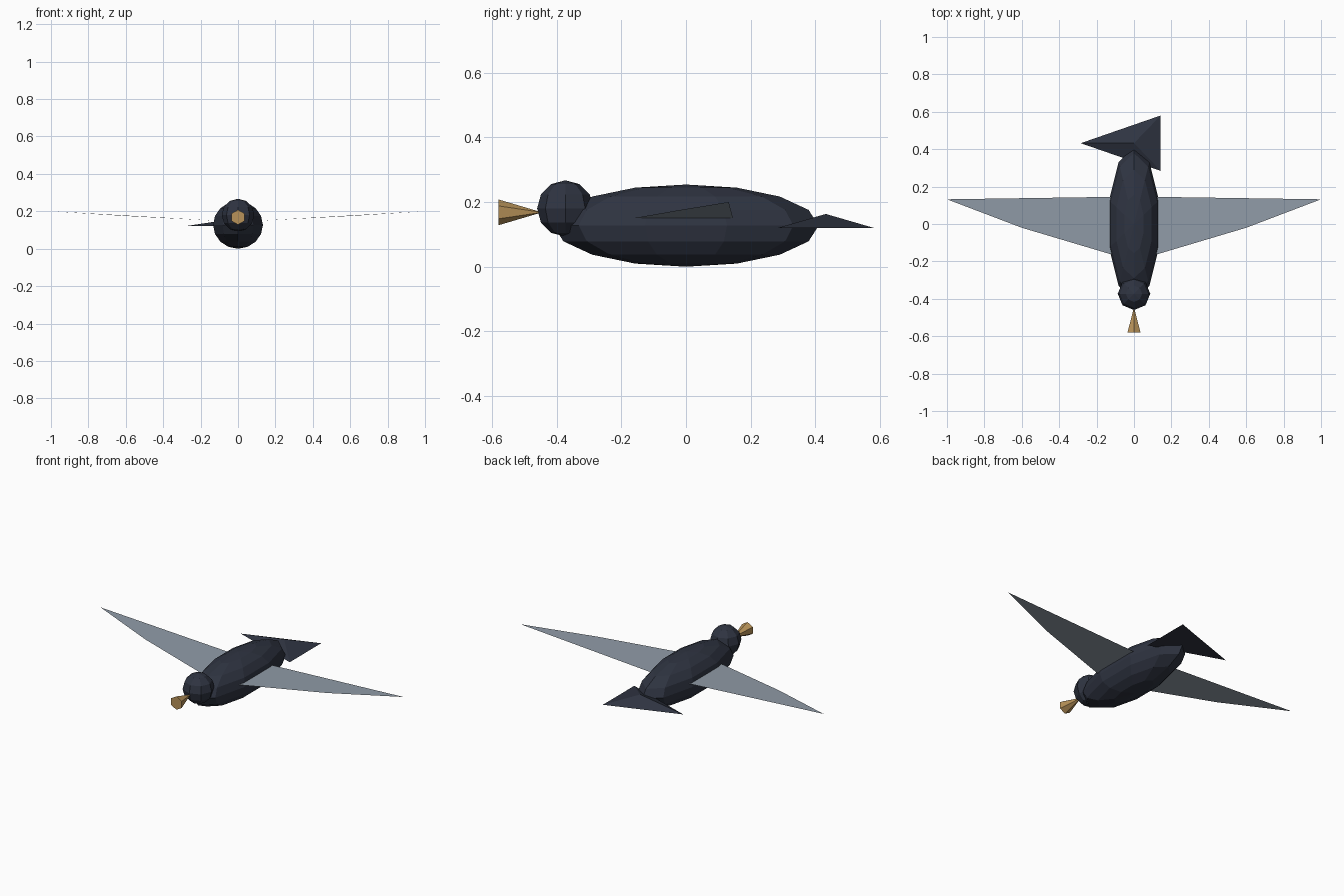
import bpy, bmesh
from math import pi
from mathutils import Matrix, Vector

if "Cube" in bpy.data.objects:
    bpy.data.objects.remove(bpy.data.objects["Cube"])


def material(name, rgb):
    m = bpy.data.materials.new(name)
    m.diffuse_color = (*rgb, 1)
    m.use_nodes = True
    m.node_tree.nodes["Principled BSDF"].inputs["Base Color"].default_value = m.diffuse_color
    return m


DARK = material("dark_plumage", (0.028, 0.034, 0.053))
GREY = material("grey_feather", (0.28, 0.33, 0.39))
HORN = material("horn", (0.48, 0.29, 0.10))


def finish(name, bm, mat):
    me = bpy.data.meshes.new(name)
    bm.to_mesh(me)
    bm.free()
    me.materials.append(mat)
    ob = bpy.data.objects.new(name, me)
    bpy.context.collection.objects.link(ob)
    return ob


def ball(name, loc, radii, segments, rings, mat):
    # meridian spun about z, first meridian lies on +y
    bm = bmesh.new()
    pts = [Matrix.Rotation(pi * i / rings, 3, 'X') @ Vector((0, 0, 1)) for i in range(rings + 1)]
    vs = [bm.verts.new(p) for p in pts]
    es = [bm.edges.new(pair) for pair in zip(vs, vs[1:])]
    bmesh.ops.spin(bm, geom=vs + es, axis=(0, 0, 1), cent=(0, 0, 0),
                   angle=2 * pi, steps=segments)
    bmesh.ops.remove_doubles(bm, verts=bm.verts[:], dist=1e-4)
    bmesh.ops.recalc_face_normals(bm, faces=bm.faces[:])
    bm.transform(Matrix.Translation(loc) @ Matrix.Diagonal((*radii, 1)))
    return finish(name, bm, mat)


def cone(name, base, apex, mat):
    bm = bmesh.new()
    ring = [bm.verts.new(p) for p in base]
    tip = bm.verts.new(apex)
    bm.faces.new(ring)
    for a, b in zip(ring, ring[1:] + ring[:1]):
        bm.faces.new((a, b, tip))
    bmesh.ops.recalc_face_normals(bm, faces=bm.faces[:])
    return finish(name, bm, mat)


# Body and head
ball("body", (0, 0, 0.127), (0.14, 0.41, 0.127), 10, 8, DARK)
ball("head", (0, -0.373, 0.18), (0.087, 0.087, 0.087), 8, 6, DARK)

# Beak: six-sided cone, wide end forward
hexagon = [Matrix.Rotation(i * pi / 3, 3, 'Y') @ Vector((0, 0, 0.04)) for i in range(6)]
cone("beak", [p + Vector((0, -0.58, 0.168)) for p in hexagon], (0, -0.445, 0.168), HORN)

# Tail: shallow three-sided cone
tri = [Matrix.Rotation(i * 2 * pi / 3, 3, 'Z') @ Vector((-0.285, 0, 0)) for i in range(3)]
cone("tail", [(p.x, p.y * 0.6 + 0.432, 0.12) for p in tri], (0, 0.432, 0.163), DARK)

# Wings: thin single-sheet blades
outline = [(0.12, -0.163, 0.15), (0.6, -0.02, 0.175), (1.0, 0.132, 0.2), (0.12, 0.145, 0.15)]
for side, name in ((1, "right_wing"), (-1, "left_wing")):
    bm = bmesh.new()
    vs = [bm.verts.new((side * x, y, z)) for x, y, z in outline]
    bm.faces.new(vs if side > 0 else vs[::-1])
    finish(name, bm, GREY)
